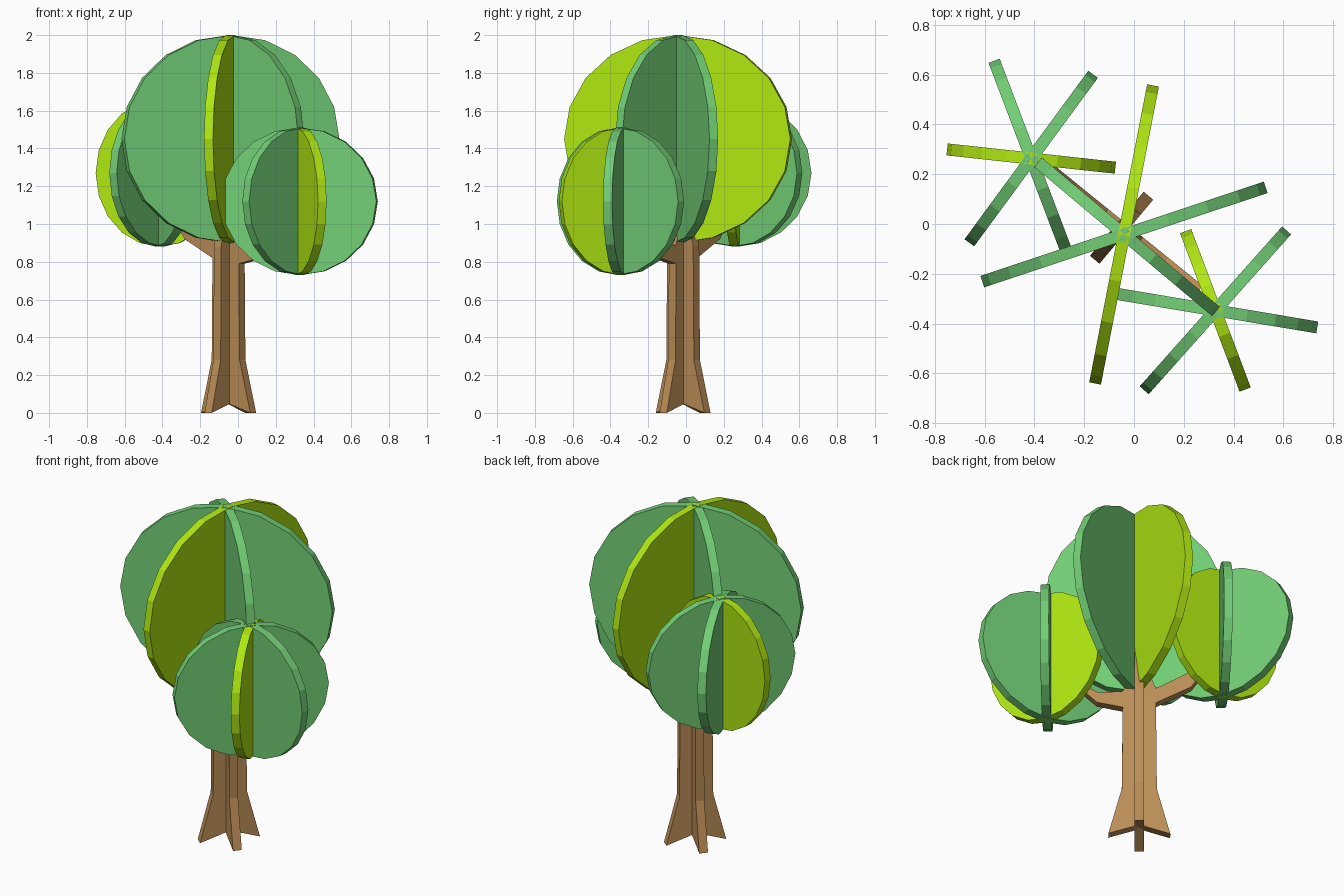
import bpy, bmesh
from math import sin, cos, pi, radians
from mathutils import Vector

if "Cube" in bpy.data.objects:
    bpy.data.objects.remove(bpy.data.objects["Cube"])


def material(name, rgb):
    m = bpy.data.materials.new(name)
    m.diffuse_color = (*rgb, 1)
    m.use_nodes = True
    m.node_tree.nodes["Principled BSDF"].inputs["Base Color"].default_value = m.diffuse_color
    return m


GREEN = material("leaf_green", (0.17, 0.62, 0.18))
LIME = material("leaf_lime", (0.43, 0.80, 0.006))
BROWN = material("bark", (0.50, 0.27, 0.095))


def plank(name, outline, centre, angle, thick, mat):
    """Upright board: outline is (along, z), turned by angle about z."""
    a = radians(angle)
    along = Vector((cos(a), sin(a), 0))
    side = Vector((-sin(a), cos(a), 0)) * thick / 2
    base = Vector((centre[0], centre[1], 0))
    bm = bmesh.new()
    rows = []
    for s in (-1, 1):
        rows.append([bm.verts.new(base + along * u + side * s + Vector((0, 0, z)))
                     for u, z in outline])
    bm.faces.new(rows[0])
    bm.faces.new(rows[1][::-1])
    n = len(outline)
    for i in range(n):
        j = (i + 1) % n
        bm.faces.new((rows[0][j], rows[0][i], rows[1][i], rows[1][j]))
    bmesh.ops.recalc_face_normals(bm, faces=bm.faces)
    me = bpy.data.meshes.new(name)
    bm.to_mesh(me)
    bm.free()
    me.materials.append(mat)
    ob = bpy.data.objects.new(name, me)
    bpy.context.collection.objects.link(ob)
    return ob


def disc(half_w, half_h, z, sides=20):
    return [(half_w * cos(2 * pi * i / sides), z + half_h * sin(2 * pi * i / sides))
            for i in range(sides)]


# Canopies: three crossing discs each (angle, half width, material)
canopies = [
    ("main_canopy", (-0.04, -0.042), 1.45, 0.55,
     [(79, 0.61, LIME), (18.4, 0.60, GREEN), (-40, 0.49, GREEN)]),
    ("front_canopy", (0.327, -0.347), 1.12, 0.39,
     [(-69.4, 0.34, LIME), (48.3, 0.43, GREEN), (-9.5, 0.415, GREEN)]),
    ("back_canopy", (-0.413, 0.263), 1.27, 0.39,
     [(-6.2, 0.34, LIME), (-69.2, 0.42, GREEN), (53.7, 0.42, GREEN)]),
]
for name, centre, z, half_h, discs in canopies:
    for i, (angle, half_w, mat) in enumerate(discs):
        plank(f"{name}_disc_{i + 1}", disc(half_w, half_h, z), centre, angle, 0.048, mat)

# Trunk: two crossing boards with flared, notched feet
trunk = (-0.05, -0.015)
foot_l = [(-0.095, 0.28), (-0.168, 0), (0, 0.055), (0.168, 0), (0.095, 0.28)]
plank("trunk_plain", foot_l + [(0.09, 0.88), (0, 1.33), (-0.09, 0.88)],
      trunk, 50, 0.05, BROWN)

# Second board carries the two branches
plank("trunk_with_branches",
      foot_l + [(0.09, 0.79), (0.23, 0.82), (0.40, 0.98), (0.22, 0.88), (0.09, 0.89),
                (0, 1.15),
                (-0.09, 0.91), (-0.25, 1.0), (-0.44, 1.15), (-0.28, 0.92), (-0.09, 0.82)],
      trunk, -39, 0.049, BROWN)
